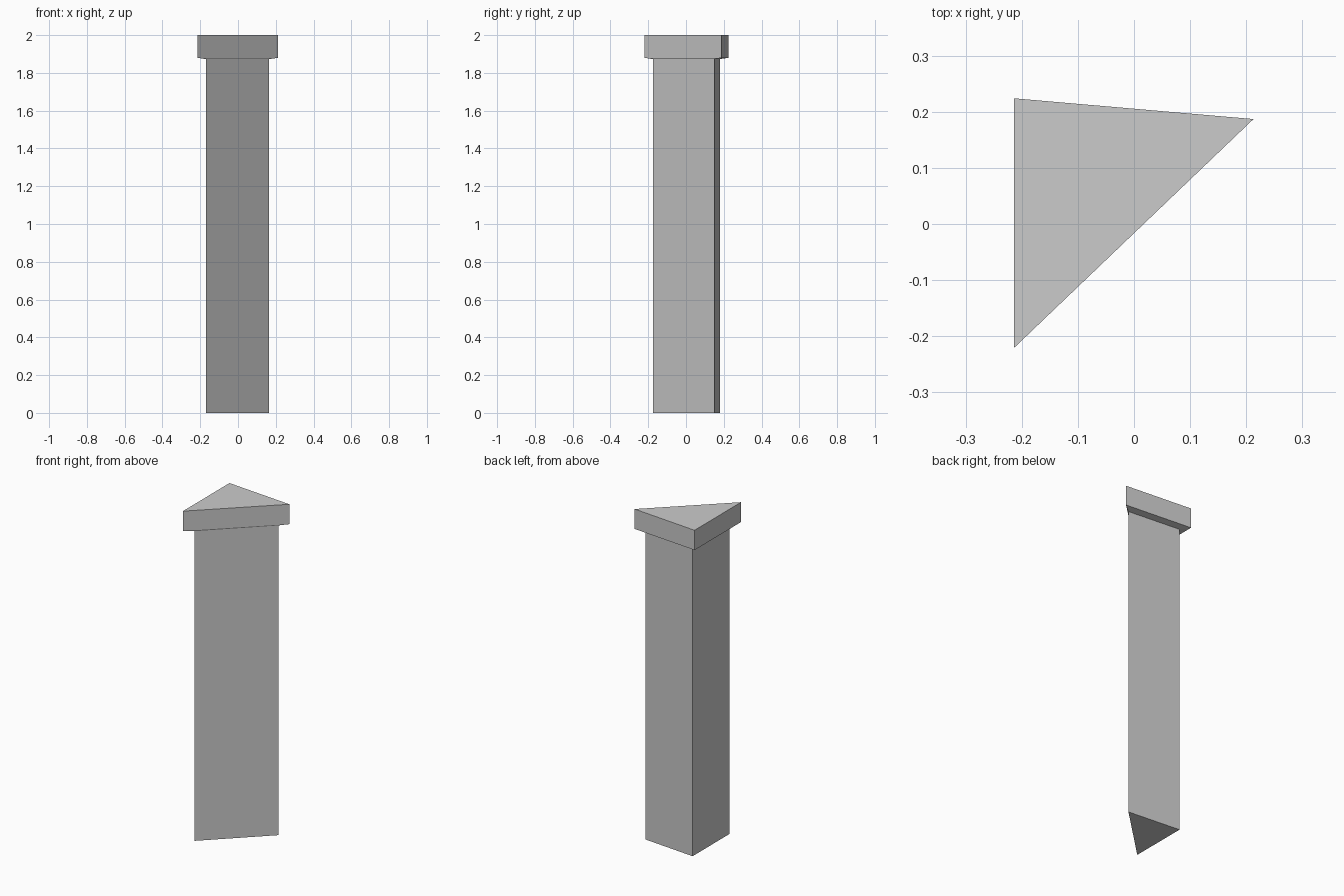
import bpy, bmesh

if "Cube" in bpy.data.objects:
    bpy.data.objects.remove(bpy.data.objects["Cube"])

# Triangular outlines, counter-clockwise seen from above
CAP = [(-0.214, -0.221), (0.213, 0.187), (-0.214, 0.224)]
SHAFT = [(-0.17, -0.175), (0.165, 0.150), (-0.17, 0.180)]


def loft(name, levels, close_bottom, close_top):
    """Join stacked outlines (outline, z) into one flat-faced part."""
    bm = bmesh.new()
    rings = [[bm.verts.new((x, y, z)) for x, y in outline] for outline, z in levels]
    for low, high in zip(rings, rings[1:]):
        for i in range(len(low)):
            j = (i + 1) % len(low)
            bm.faces.new((low[i], low[j], high[j], high[i]))
    if close_bottom:
        bm.faces.new(rings[0][::-1])
    if close_top:
        bm.faces.new(rings[-1])
    mesh = bpy.data.meshes.new(name)
    bm.to_mesh(mesh)
    bm.free()
    obj = bpy.data.objects.new(name, mesh)
    bpy.context.collection.objects.link(obj)
    return obj


# Shaft
loft("shaft", [(SHAFT, 0.0), (SHAFT, 1.873)], True, False)
# Cap slab, with its slightly sloped underside meeting the shaft
loft("cap", [(SHAFT, 1.873), (CAP, 1.88), (CAP, 2.0)], False, True)
